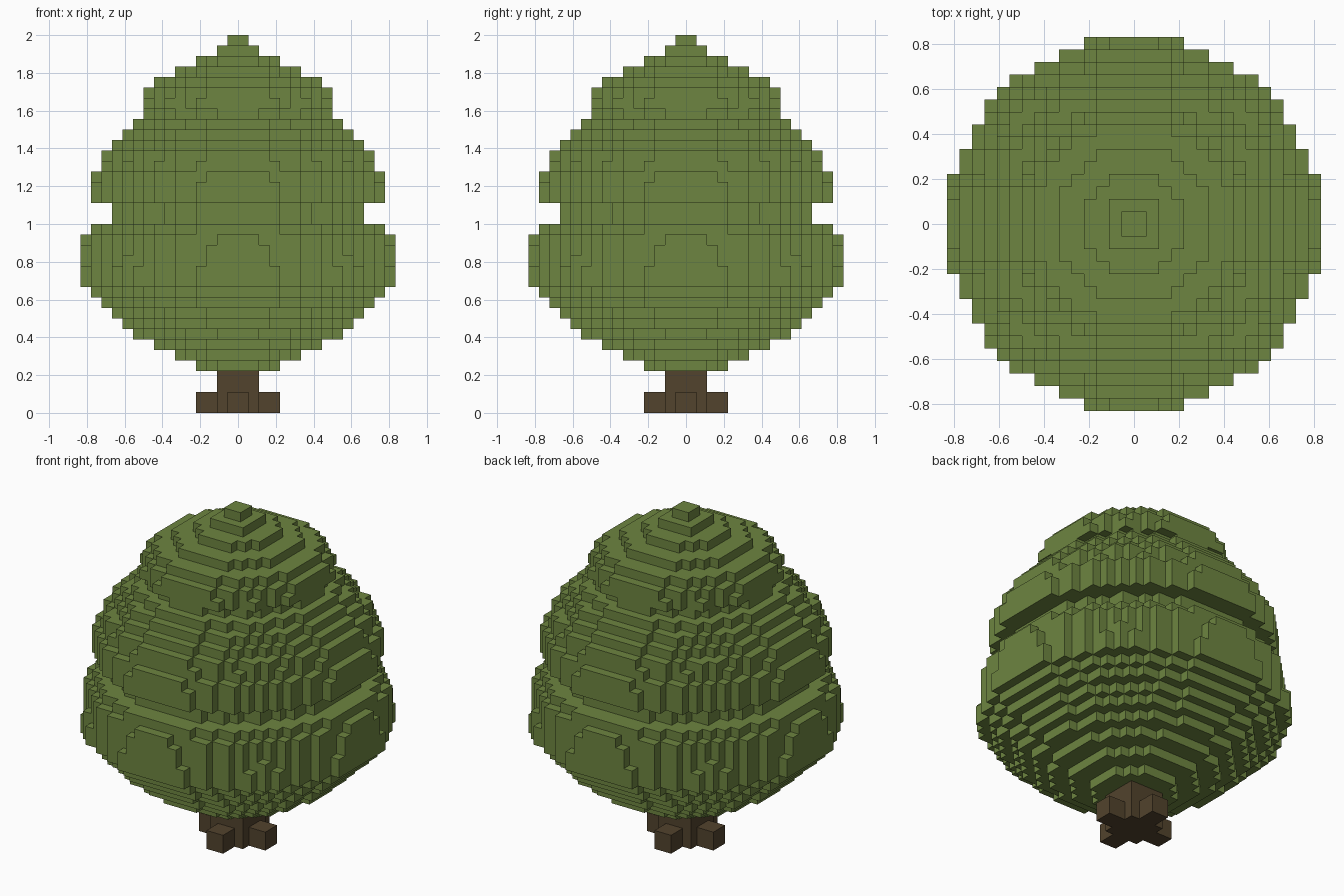
import bpy
import bmesh
from mathutils import Vector

if "Cube" in bpy.data.objects:
    bpy.data.objects.remove(bpy.data.objects["Cube"], do_unlink=True)

V = 2 / 36  # edge of one block; the tree is 36 blocks tall


def make_material(name, rgb):
    mat = bpy.data.materials.new(name)
    mat.use_nodes = True
    mat.diffuse_color = (*rgb, 1)
    bsdf = mat.node_tree.nodes["Principled BSDF"]
    bsdf.inputs["Base Color"].default_value = (*rgb, 1)
    bsdf.inputs["Roughness"].default_value = 0.9
    return mat


def box_cells(hx, hy, z0, z1):
    """Blocks of a centred box, half sizes given in blocks."""
    return {(x, y, z) for x in range(-hx, hx)
            for y in range(-hy, hy) for z in range(z0, z1)}


def disc_cells(radius, z):
    """Blocks of one round layer."""
    n = int(radius) + 2
    return {(x, y, z) for x in range(-n, n) for y in range(-n, n)
            if (x + 0.5) ** 2 + (y + 0.5) ** 2 <= radius ** 2}


def build_blocks(name, cells, solid, mat):
    """Skin a set of blocks, leaving out every face that touches another block."""
    bm = bmesh.new()
    corners = {}

    def corner(p):
        key = tuple(round(c) for c in p)
        if key not in corners:
            corners[key] = bm.verts.new(Vector(key) * V)
        return corners[key]

    for cell in sorted(cells):
        centre = Vector(cell) + Vector((0.5, 0.5, 0.5))
        for axis in range(3):
            for sign in (-1, 1):
                near = list(cell)
                near[axis] += sign
                if tuple(near) in solid:
                    continue
                n, u, v = Vector(), Vector(), Vector()
                n[axis] = sign * 0.5
                u[(axis + 1) % 3] = 0.5
                v[(axis + 2) % 3] = 0.5 * sign
                bm.faces.new([corner(centre + n + a * u + b * v)
                              for a, b in ((-1, -1), (1, -1), (1, 1), (-1, 1))])
    mesh = bpy.data.meshes.new(name)
    bm.to_mesh(mesh)
    bm.free()
    mesh.materials.append(mat)
    obj = bpy.data.objects.new(name, mesh)
    bpy.context.collection.objects.link(obj)
    return obj


leaf_green = make_material("leaf green", (0.155, 0.235, 0.052))
bark_brown = make_material("bark brown", (0.084, 0.056, 0.026))

# Trunk with four short roots forming a cross
trunk = box_cells(2, 2, 0, 4)
roots = (box_cells(4, 1, 0, 2) | box_cells(1, 4, 0, 2)) - trunk

# Foliage layer radii in blocks, for each tier from its bottom up
lower_tier = [4.1, 6.1, 8.1, 9.8, 11, 12, 13.05, 14,
              14.93, 14.93, 14.85, 14.75, 14.6, 14]
neck = [12.1, 12.1]
middle_tier = [14, 14, 13.8, 13.2, 12.85, 12, 11, 10]
upper_tier = [8.7, 9.3, 9, 8.1, 6.1, 4, 2.2, 1]

foliage = set()
for layer, radius in enumerate(lower_tier + neck + middle_tier + upper_tier):
    foliage |= disc_cells(radius, layer + 4)

solid = trunk | roots | foliage
build_blocks("trunk", trunk, solid, bark_brown)
build_blocks("roots", roots, solid, bark_brown)
build_blocks("foliage", foliage, solid, leaf_green)
